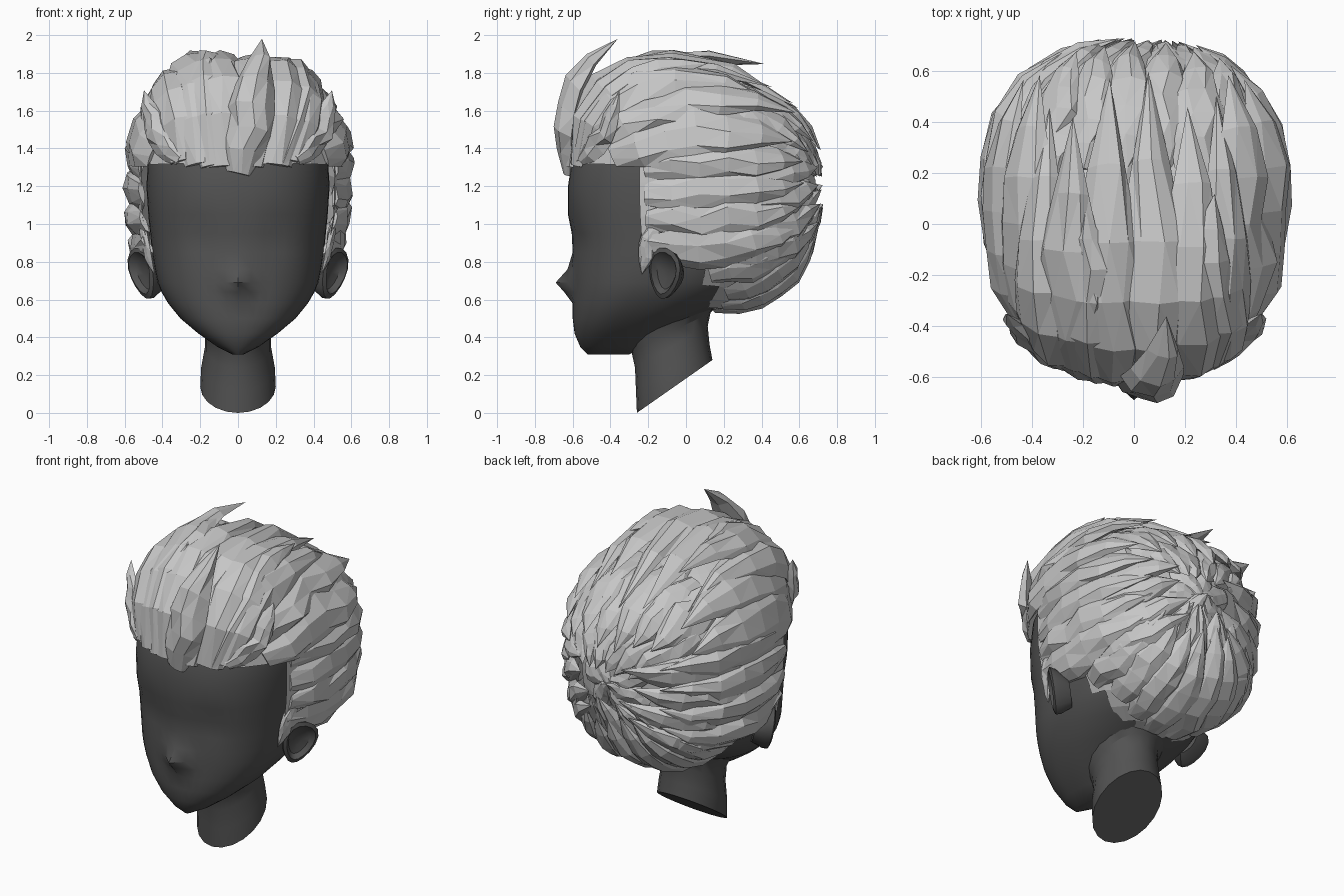
import bpy, bmesh, random
from math import sin, cos, pi, copysign
from mathutils import Vector

random.seed(4)
if "Cube" in bpy.data.objects:
    bpy.data.objects.remove(bpy.data.objects["Cube"])


def material(name, value):
    m = bpy.data.materials.new(name)
    m.use_nodes = True
    color = (value, value, value, 1)
    m.diffuse_color = color
    m.node_tree.nodes["Principled BSDF"].inputs["Base Color"].default_value = color
    return m


SKIN = material("dark grey skin", 0.085)
HAIR = material("light grey hair", 0.57)


def finish(bm, name, mat, smooth=False):
    bmesh.ops.recalc_face_normals(bm, faces=bm.faces)
    me = bpy.data.meshes.new(name)
    bm.to_mesh(me)
    bm.free()
    ob = bpy.data.objects.new(name, me)
    bpy.context.collection.objects.link(ob)
    me.materials.append(mat)
    if smooth:
        bpy.ops.object.select_all(action='DESELECT')
        ob.select_set(True)
        bpy.context.view_layer.objects.active = ob
        bpy.ops.object.shade_smooth_by_angle(angle=0.6)


def loft(bm, rings, caps=True):
    rows = [[bm.verts.new(p) for p in ring] for ring in rings]
    n = len(rows[0])
    for a, b in zip(rows, rows[1:]):
        for i in range(n):
            bm.faces.new((a[i], a[(i + 1) % n], b[(i + 1) % n], b[i]))
    if caps:
        bm.faces.new(rows[0])
        bm.faces.new(rows[-1])
    return rows


def power(v, e):
    return copysign(abs(v) ** e, v)


# Head: z, front y, back y, half width
HEAD = [(0.31, -0.52, -0.30, 0.03), (0.35, -0.56, -0.22, 0.11),
        (0.42, -0.59, -0.12, 0.21), (0.50, -0.60, 0.05, 0.305),
        (0.58, -0.60, 0.20, 0.37), (0.64, -0.60, 0.30, 0.405),
        (0.69, -0.60, 0.36, 0.425), (0.76, -0.60, 0.42, 0.44),
        (0.85, -0.60, 0.47, 0.455), (0.95, -0.605, 0.5, 0.465),
        (1.05, -0.625, 0.52, 0.475), (1.2, -0.625, 0.53, 0.485),
        (1.36, -0.60, 0.5, 0.475), (1.5, -0.52, 0.44, 0.43),
        (1.64, -0.38, 0.32, 0.32), (1.72, -0.2, 0.15, 0.15)]
bm = bmesh.new()
rings = []
for z, front, back, w in HEAD:
    mid = front + (back - front) * 0.45
    ring = []
    for i in range(48):
        a = 2 * pi * i / 48
        x, c = w * power(sin(a), 0.9), power(cos(a), 0.8)
        y = mid + c * ((mid - front) if c < 0 else (back - mid))
        if c < 0:
            # Nose bump and shallow eye sockets
            y -= 0.09 * max(0, 1 - abs(x) / 0.1) * max(0, 1 - abs(z - 0.69) / 0.1)
            y += 0.025 * max(0, 1 - abs(abs(x) - 0.2) / 0.14) * max(0, 1 - abs(z - 0.93) / 0.12)
        ring.append((x, y, z))
    rings.append(ring)
loft(bm, rings)
finish(bm, "head", SKIN, True)

# Neck: front (y, z), back (y, z), half width, with a slanted cut at the base
NECK = [((-0.26, 0.0), (0.14, 0.28), 0.2), ((-0.265, 0.12), (0.125, 0.36), 0.195),
        ((-0.27, 0.24), (0.115, 0.46), 0.175), ((-0.29, 0.33), (0.13, 0.53), 0.175),
        ((-0.34, 0.42), (0.22, 0.62), 0.22)]
bm = bmesh.new()
rings = []
for f, b, w in NECK:
    f, b = Vector((0, *f)), Vector((0, *b))
    rings.append([(f + b) / 2 + (b - f) / 2 * cos(2 * pi * i / 20)
                  + Vector((w * sin(2 * pi * i / 20), 0, 0)) for i in range(20)])
loft(bm, rings)
finish(bm, "neck", SKIN, True)

# Ears: cupped discs, scale and depth of each ring
for side, name in ((1, "left_ear"), (-1, "right_ear")):
    out = Vector((side * 0.82, -0.55, 0.1)).normalized()
    up = Vector((side * 0.3, 0.12, 1)).normalized()
    across = out.cross(up).normalized()
    rings = []
    for scale, depth in ((0.6, -0.07), (0.95, 0), (1, 0.03), (0.82, 0.04),
                         (0.6, 0.01), (0.2, 0)):
        rings.append([Vector((side * 0.485, -0.1, 0.735)) + out * depth
                      + up * 0.14 * scale * cos(2 * pi * i / 16)
                      + across * 0.1 * scale * sin(2 * pi * i / 16) * (1 + 0.25 * cos(2 * pi * i / 16))
                      for i in range(16)])
    bm = bmesh.new()
    loft(bm, rings)
    finish(bm, name, SKIN, True)

# Rounded-box scalp the locks follow: high at the front, deep at the nape
CENTRE = Vector((0, 0, 1.22))


def scalp(p):
    d = (Vector(p) - CENTRE).normalized()
    radii = (0.545, 0.63, 0.58 - 0.09 * d.y if d.z > 0 else 0.7)
    return CENTRE + d / sum(abs(c / r) ** 2.5 for c, r in zip(d, radii)) ** 0.4


# Hair base, trimmed to the hairline
bm = bmesh.new()
bmesh.ops.create_uvsphere(bm, u_segments=28, v_segments=20, radius=1)
for v in bm.verts:
    v.co = CENTRE + (scalp(v.co + CENTRE) - CENTRE) * 0.98
bare = []
for f in bm.faces:
    c = f.calc_center_median()
    if not (c.z > 1.36 or (c.y > -0.2 and c.z > 0.9) or (c.y > 0.12 and c.z > 0.45)):
        bare.append(f)
bmesh.ops.delete(bm, geom=bare, context='FACES')
finish(bm, "hair_base", HAIR)

WIDTHS = (0.5, 0.85, 1, 1, 0.85, 0.5)
HEIGHTS = (0.35, 0.85, 1, 1, 0.9, 0.6)
SECTION = ((-1, -0.2), (-0.55, 0.6), (0.15, 1), (0.7, 0.65), (1, -0.2), (0, -0.6))


def jig(a):
    return random.uniform(-a, a)


def lock(bm, start, via, end, width, height, lift=(0, 0, 0.05)):
    """Faceted tapering strand laid over the scalp through three points."""
    start, end = Vector(start), Vector(end)
    via = Vector(via) if via else CENTRE + (scalp(start) + scalp(end) - 2 * CENTRE)

    def point(t):
        w = ((1 - t) * (1 - 2 * t), 4 * t * (1 - t), t * (2 * t - 1))
        s = scalp(sum((scalp(q) * k for q, k in zip((start, via, end), w)), Vector()))
        return s + (s - CENTRE).normalized() * sum(a * b for a, b in zip(lift, w))
    rings = []
    for k, (w, h) in enumerate(zip(WIDTHS, HEIGHTS)):
        t = k / len(WIDTHS)
        p = point(t)
        n = (p - CENTRE).normalized()
        side = (point(t + 0.02) - p).cross(n).normalized()
        skew = jig(0.25)
        rings.append([p + side * width * w * (u + skew * (v > 0))
                      + n * height * h * v * random.uniform(0.8, 1.1)
                      for u, v in SECTION])
    rows = loft(bm, rings, False)
    bm.faces.new(rows[0])
    tip = bm.verts.new(point(1))
    for i in range(len(SECTION)):
        bm.faces.new((rows[-1][i], rows[-1][(i + 1) % len(SECTION)], tip))
    bmesh.ops.triangulate(bm, faces=[f for f in bm.faces if len(f.verts) == 4])


def near_swirl(x, z):
    return (0.06 + x, 0.66, 1.17 + z)


# Side locks sweeping from the temples to the swirl at the back
for side, name in ((1, "left_side_locks"), (-1, "right_side_locks")):
    bm = bmesh.new()
    for k in range(4):
        z = 0.86 + 0.15 * k
        lock(bm, (side * 0.5, -0.22 + jig(0.02), z), None,
             near_swirl(side * 0.34, (z - 1.1) * 0.8), 0.125, 0.07, (-0.02, 0.015, 0.09))
        lock(bm, (side * 0.5, 0.12 + jig(0.08), z - 0.07), None,
             near_swirl(side * 0.13 + jig(0.05), (z - 1.1) * 0.6), 0.12, 0.065, (-0.01, 0.02, 0.1))
    # Sideburn
    lock(bm, (side * 0.5, -0.16, 1.02), (side * 0.49, -0.2, 0.88), (side * 0.47, -0.25, 0.7),
         0.055, 0.025, (-0.02, -0.01, 0.02))
    # Big upper locks and the small spike above the temple
    lock(bm, (side * 0.46, -0.41, 1.39), (side * 0.56, 0.05, 1.52),
         (side * 0.46, 0.6, 1.45), 0.18, 0.075, (-0.02, 0.0, 0.1))
    lock(bm, (side * 0.36, -0.48, 1.44), (side * 0.46, 0.0, 1.7),
         (side * 0.38, 0.6, 1.6), 0.16, 0.07, (-0.02, 0.0, 0.14))
    lock(bm, (side * 0.3, -0.55, 1.35), (side * 0.42, -0.44, 1.49),
         (side * 0.51, -0.36, 1.72), 0.09, 0.06, (-0.01, 0.0, 0.13))
    finish(bm, name, HAIR)

# Nape locks rising to the swirl
bm = bmesh.new()
for k in range(7):
    x = -0.42 + 0.14 * k
    lock(bm, (x, 0.17 + jig(0.04), 0.56 + 0.35 * abs(x)), None,
         near_swirl(x * 0.6, -0.2 + jig(0.05)), 0.115, 0.06, (-0.02, 0.02, 0.09))
    lock(bm, (x * 0.8, 0.45, 0.76), None,
         near_swirl(x * 0.3 + jig(0.05), -0.07), 0.09, 0.055, (0, 0.01, 0.1))
finish(bm, "nape_locks", HAIR)

# Crown locks falling to the swirl
bm = bmesh.new()
for k in range(6):
    x = -0.4 + 0.16 * k
    lock(bm, (x, 0.15 + jig(0.08), 1.72), None,
         near_swirl(x * 0.7, 0.26 + jig(0.06)), 0.12, 0.055, (-0.02, 0.01, 0.1))
    lock(bm, (x, 0.45, 1.52), None,
         near_swirl(x * 0.35 + jig(0.04), 0.08), 0.1, 0.055, (0, 0.02, 0.09))
finish(bm, "crown_locks", HAIR)

# Small locks closing the swirl
bm = bmesh.new()
for k in range(7):
    a = 2 * pi * k / 7
    lock(bm, near_swirl(0.27 * cos(a), 0.27 * sin(a)), None,
         near_swirl(-0.02 * cos(a), -0.02 * sin(a)), 0.08, 0.04, (0, 0.01, 0.06 + jig(0.03)))
finish(bm, "swirl_locks", HAIR)

# Swept-back top: x at the hairline, tip x, tip y, tip z, half width, tip lift
TOP = [(-0.33, -0.38, 0.52, 1.7, 0.14, 0.07), (-0.22, -0.24, 0.42, 1.85, 0.15, 0.19),
       (-0.09, -0.1, 0.6, 1.66, 0.15, 0.09), (0.06, 0.06, 0.64, 1.64, 0.15, 0.09),
       (0.2, 0.22, 0.48, 1.75, 0.15, 0.1), (0.32, 0.36, 0.56, 1.66, 0.14, 0.08),
       (-0.14, -0.19, 0.06, 1.9, 0.12, 0.12), (0.24, 0.32, 0.12, 1.86, 0.12, 0.12)]
bm = bmesh.new()
for x, tip_x, tip_y, tip_z, w, lift in TOP:
    lock(bm, (x, -0.6, 1.3 + 0.4 * x * x), ((x + tip_x) * 0.52, -0.25, 1.75),
         (tip_x, tip_y, tip_z), w, 0.08, (-0.02, 0.02, lift))
# Forward tuft ending in an upright spike
lock(bm, (0.0, -0.64, 1.27), (0.07, -0.6, 1.6), (0.13, -0.37, 2.0), 0.125, 0.09, (-0.01, 0.05, 0.2))
finish(bm, "fringe_locks", HAIR)
